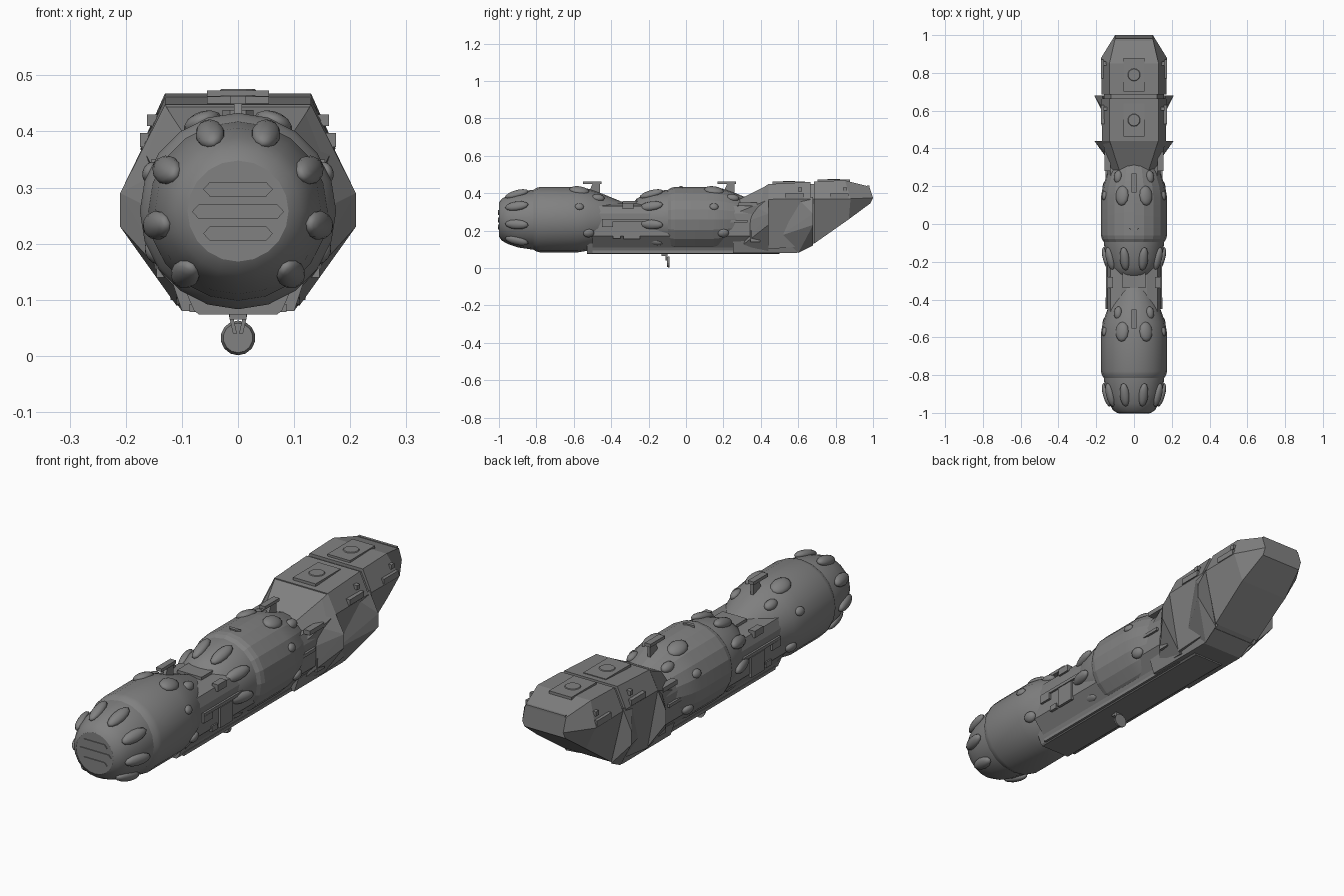
import bpy, bmesh, math
from mathutils import Vector, Matrix

cube = bpy.data.objects.get("Cube")
if cube:
    bpy.data.objects.remove(cube)

grey = bpy.data.materials.new("hull grey")
grey.use_nodes = True
COLOR = (0.22, 0.22, 0.22, 1)
grey.diffuse_color = COLOR
grey.node_tree.nodes["Principled BSDF"].inputs["Base Color"].default_value = COLOR
AXIS = 0.258


def finish(name, bm, smooth=0):
    bmesh.ops.recalc_face_normals(bm, faces=bm.faces)
    me = bpy.data.meshes.new(name)
    bm.to_mesh(me)
    bm.free()
    ob = bpy.data.objects.new(name, me)
    bpy.context.collection.objects.link(ob)
    me.materials.append(grey)
    if smooth:
        bpy.ops.object.select_all(action="DESELECT")
        ob.select_set(True)
        bpy.context.view_layer.objects.active = ob
        bpy.ops.object.shade_smooth_by_angle(angle=math.radians(smooth))
    return ob


def skin(name, rings, smooth=0):
    """Bridge equal point rings and cap both ends."""
    bm = bmesh.new()
    vs = [[bm.verts.new(p) for p in r] for r in rings]
    n = len(vs[0])
    for a, b in zip(vs, vs[1:]):
        for i in range(n):
            j = (i + 1) % n
            bm.faces.new((a[i], a[j], b[j], b[i]))
    bm.faces.new(vs[0])
    bm.faces.new(vs[-1])
    return finish(name, bm, smooth)


def lathe(name, profile, sides=20, smooth=0):
    """Turn (y, radius) pairs around the long axis."""
    turn = [2 * math.pi * i / sides for i in range(sides)]
    return skin(name, [[(r * math.cos(t), y, AXIS + r * math.sin(t)) for t in turn]
                       for y, r in profile], smooth)


def loft(name, sections):
    """Each section is its right half, from the top down, as (x, y, z)."""
    return skin(name, [s + [(-x, y, z) for x, y, z in reversed(s)] for s in sections])


def hull(name, points):
    bm = bmesh.new()
    for p in points:
        bm.verts.new(p)
    bmesh.ops.convex_hull(bm, input=bm.verts)
    return finish(name, bm)


def both(name, points):
    for side, s in (("left", 1), ("right", -1)):
        hull(side + "_" + name, [(s * x, y, z) for x, y, z in points])


def box(name, c, size):
    return hull(name, [[c[i] + size[i] / 2 * k[i] for i in range(3)]
                       for k in [(a, b, d) for a in (-1, 1) for b in (-1, 1) for d in (-1, 1)]])


def pair_box(name, c, size):
    for side, s in (("left", 1), ("right", -1)):
        box(side + "_" + name, (s * c[0], c[1], c[2]), size)


def blister(name, y, radius, angle, size, tilt=0):
    """Ellipsoid on a body: size is (along, across, out), angle from +x in degrees."""
    t = math.radians(angle)
    out = Vector((math.cos(t), 0, math.sin(t)))
    across = Vector((-math.sin(t), 0, math.cos(t)))
    along = Vector((0, math.cos(tilt), 0)) + out * math.sin(tilt)
    normal = along.cross(across)
    m = Matrix((across * size[1], along * size[0], normal * size[2])).transposed().to_4x4()
    m.translation = out * radius + Vector((0, y, AXIS))
    bm = bmesh.new()
    bmesh.ops.create_uvsphere(bm, u_segments=12, v_segments=8, radius=1, matrix=m)
    finish(name, bm, 60)


def disc(name, c, radius, depth, axis="Z"):
    bm = bmesh.new()
    rot = Matrix.Rotation(math.pi / 2, 4, "X" if axis == "Y" else "Y") if axis != "Z" else Matrix()
    bmesh.ops.create_cone(bm, cap_ends=True, segments=14, radius1=radius, radius2=radius * 0.85,
                          depth=depth, matrix=Matrix.Translation(c) @ rot)
    return finish(name, bm)


# Two round pressure bodies with matching noses and blisters
for label, o, smooth in (("front", 0, 30), ("middle", 0.72, 12)):
    lathe(label + "_nose", [(o - 1, 0.09), (o - 0.985, 0.112), (o - 0.95, 0.131),
                            (o - 0.9, 0.148), (o - 0.82, 0.16), (o - 0.8, 0.16)], 20, 30)
    lathe(label + "_body", [(o - 0.82, 0.157), (o - 0.8, 0.17), (o - 0.78, 0.175), (o - 0.58, 0.175),
                            (o - 0.52, 0.165), (o - 0.45, 0.14), (o - 0.34, 0.095)], 20, smooth)
    for a in (70, 30, -10, -50, 110, 150, 190, 230):
        blister(label + "_nose_blister", o - 0.905, 0.146, a, (0.065, 0.026, 0.02), 0.28)
    for s in (0, 1):
        for y, r, a, size in ((-0.57, 0.168, 68, (0.054, 0.036, 0.02)),
                              (-0.47, 0.145, 54, (0.035, 0.022, 0.018)),
                              (-0.57, 0.172, 24, (0.024, 0.019, 0.012)),
                              (-0.52, 0.165, -26, (0.03, 0.024, 0.016))):
            blister(label + "_body_blister", o + y, r, 180 - a if s else a, size, -0.15)
    # Sensor mast with a flat head
    hull(label + "_mast", [(x, o + y, z) for x in (-0.007, 0.007)
                           for y, z in ((-0.53, 0.38), (-0.46, 0.38), (-0.46, 0.45), (-0.5, 0.45))])
    box(label + "_mast_head", (0, o - 0.502, 0.456), (0.028, 0.1, 0.014))

# Three bars on the nose plate
for z, w in ((0.297, 0.062), (0.257, 0.082), (0.218, 0.062)):
    hull("nose_bar", [(x, y, z + dz) for y in (-1.004, -0.99)
                      for x, dz in ((-w, 0), (w, 0), (0.012 - w, 0.013), (w - 0.012, 0.013),
                                    (0.012 - w, -0.013), (w - 0.012, -0.013))])

# Spine joining the bodies, and the keel under them
loft("spine", [[(0.07, y, 0.345), (0.125, y, 0.33), (0.14, y, 0.29), (0.14, y, 0.17), (0.075, y, 0.09)]
               for y in (-0.5, 0.4)])
box("spine_saddle", (0, -0.3, 0.345), (0.12, 0.08, 0.025))
pair_box("spine_ridge", (0.125, -0.31, 0.33), (0.03, 0.06, 0.03))
pair_box("spine_hatch", (0.142, -0.29, 0.2), (0.012, 0.09, 0.09))
pair_box("spine_pipe", (0.142, -0.3, 0.255), (0.014, 0.3, 0.014))
pair_box("spine_rail", (0.14, -0.42, 0.235), (0.02, 0.06, 0.03))
pair_box("spine_step", (0.14, -0.37, 0.17), (0.012, 0.04, 0.025))
loft("keel", [[(0.1, y, 0.13), (0.078, y, 0.08), (0.07, y, 0.074)] for y in (-0.53, 0.5)])
pair_box("keel_rail", (0.08, -0.05, 0.085), (0.012, 0.9, 0.014))
loft("rear_keel", [[(0.12, 0.25, 0.14), (0.1, 0.25, 0.08)], [(0.12, 0.56, 0.16), (0.1, 0.59, 0.08)],
                   [(0.12, 0.69, 0.2), (0.1, 0.69, 0.135)]])
pair_box("neck_vent", (0.135, 0.37, 0.17), (0.02, 0.05, 0.06))
pair_box("neck_rail", (0.14, 0.27, 0.25), (0.02, 0.12, 0.014))
pair_box("neck_plate", (0.14, 0.33, 0.34), (0.03, 0.1, 0.02))

# Small vent on the middle body
hull("roof_vent", [(x, y, z) for x, y in ((-0.028, -0.02), (0.028, -0.02), (0.014, -0.036), (-0.014, -0.036))
                   for z in (0.42, 0.438)])

# Angular engine hull: neck, forward block, joint, stern block
loft("engine_neck", [[(0.07, 0.26, 0.355), (0.13, 0.26, 0.29), (0.09, 0.26, 0.1)],
                     [(0.13, 0.445, 0.446), (0.168, 0.445, 0.367), (0.11, 0.445, 0.09)]])
loft("engine_forward_block", [[(0.13, 0.44, 0.448), (0.17, 0.44, 0.367), (0.12, 0.44, 0.1)],
                              [(0.13, 0.665, 0.46), (0.172, 0.665, 0.37), (0.11, 0.665, 0.12)]])
loft("engine_joint", [[(0.122, y, 0.45), (0.16, y, 0.37), (0.1, y, 0.15)] for y in (0.64, 0.71)])
loft("engine_stern_block", [[(0.13, 0.685, 0.463), (0.172, 0.685, 0.37), (0.115, 0.685, 0.13)],
                            [(0.13, 0.85, 0.468), (0.174, 0.88, 0.37), (0.12, 0.87, 0.26)],
                            [(0.1, 0.98, 0.435), (0.1, 1, 0.375), (0.1, 0.985, 0.345)]])
box("stern_lip", (0, 0.975, 0.434), (0.19, 0.012, 0.014))

# Flared skirts with flat rear edges
both("front_skirt", [(0.08, 0.31, 0.36), (0.13, 0.44, 0.448), (0.21, 0.44, 0.29), (0.21, 0.44, 0.23),
                     (0.11, 0.44, 0.09), (0.11, 0.3, 0.12), (0.13, 0.33, 0.25)])
both("rear_skirt", [(0.12, 0.5, 0.17), (0.165, 0.61, 0.36), (0.21, 0.68, 0.29), (0.21, 0.68, 0.23),
                    (0.166, 0.68, 0.38), (0.11, 0.68, 0.12), (0.1, 0.6, 0.08)])

# Roof hatches and side fittings
for y, z in ((0.55, 0.456), (0.79, 0.467)):
    box("roof_hatch", (0, y, z), (0.11, 0.175, 0.012))
    disc("roof_hatch_cap", (0, y, z + 0.006), 0.036, 0.006)
    pair_box("side_plate", (0.163, y + 0.03, 0.385), (0.024, 0.1, 0.025))
    pair_box("side_stud", (0.152, y + 0.06, 0.42), (0.02, 0.02, 0.02))

# Dish hung below the keel on two struts
disc("dish", (0, -0.095, 0.032), 0.031, 0.014, "Y")
both("dish_strut", [(x + d, y, z) for d in (0, 0.007)
                    for x, z in ((0.002, 0.04), (0.012, 0.085)) for y in (-0.11, -0.1)])
box("dish_mount", (0, -0.115, 0.07), (0.03, 0.03, 0.01))
